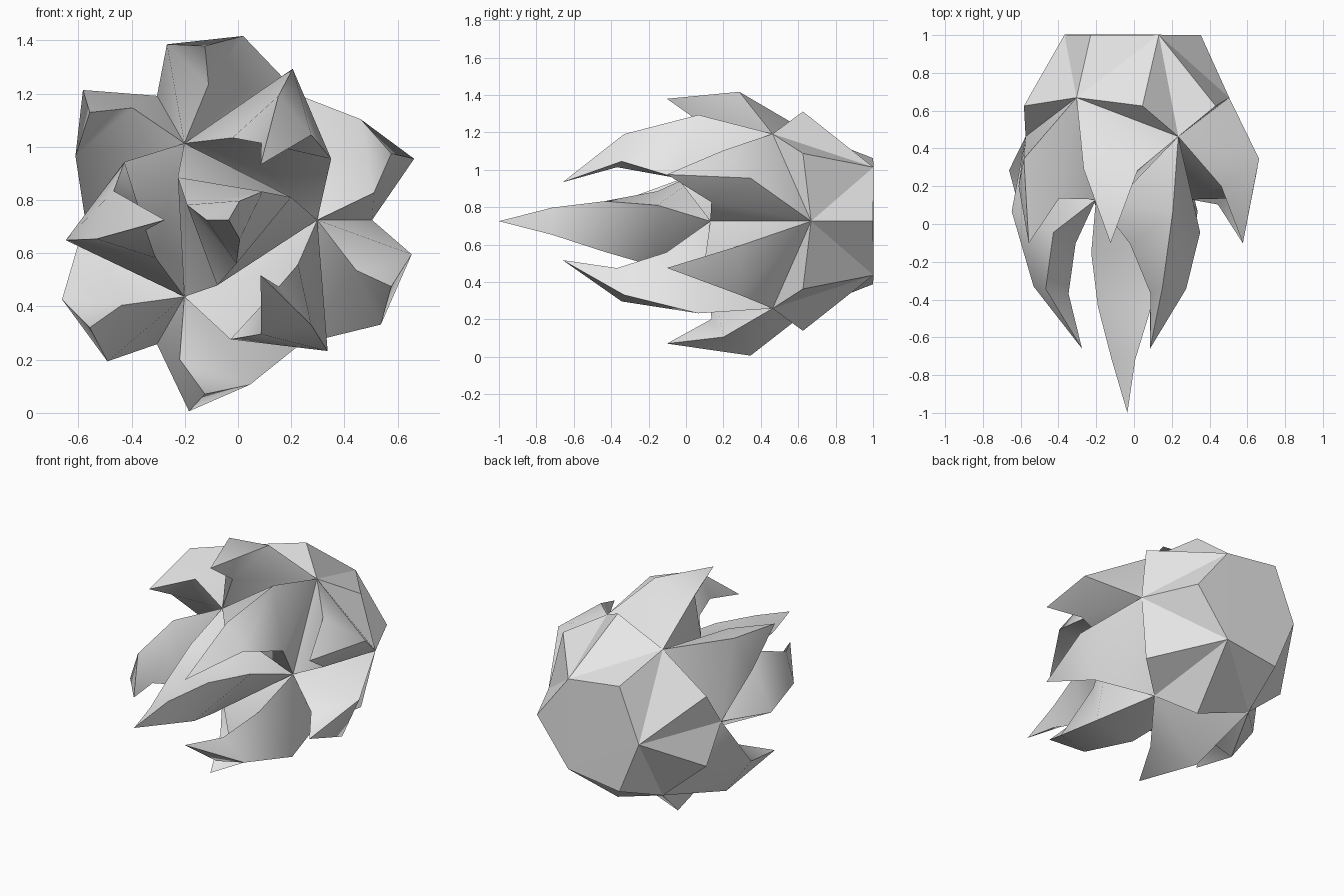
import bpy, bmesh
from math import radians, degrees, cos, sin
from mathutils import Vector, Matrix

cube = bpy.data.objects.get("Cube")
if cube:
    bpy.data.objects.remove(cube, do_unlink=True)

CENTRE = Vector((-0.035, 0.566, 0.725))
FRONT = Vector((0, -1, 0))
TWIST = radians(20)

# polar angle limit of a face, segments, spike height, bend towards the front
SPIKES = [(20, 4, 1.13, 0), (55, 3, 0.902, 45), (90, 2, 0.579, 45),
          (125, 1, 0.20, 45), (160, 1, 0.147, 0), (181, 0, 0, 0)]


def core_ball():
    """Twenty-sided ball with one face towards the front and one towards the back."""
    ball = bmesh.new()
    for radius, depth, start in [(0.333, -0.436, 0), (0.539, -0.103, 60),
                                 (0.539, 0.103, 0), (0.333, 0.436, 60)]:
        for turn in range(3):
            a = radians(start + 120 * turn)
            ball.verts.new((radius * cos(a), depth, radius * sin(a)))
    bmesh.ops.convex_hull(ball, input=ball.verts)
    ball.normal_update()
    return ball


def grow_spike(bm, corners, normal):
    """Grow a tapering, twisting, forward-curling spike from one triangle."""
    polar = degrees(normal.angle(FRONT))
    count, height, bend = next(s[1:] for s in SPIKES if polar < s[0])
    if count == 0:
        bm.faces.new(corners)
        return
    base = [v.co.copy() for v in corners]
    start = sum(base, Vector()) / 3
    axis = normal.cross(FRONT) if bend else Vector((1, 0, 0))
    ring, ridges = corners, []
    for k in range(1, count + 1):
        s = k / count
        curl = Matrix.Rotation(radians(bend * s), 3, axis)
        centre = start + curl @ normal * height * s
        if k == count:
            tip = bm.verts.new(centre)
            for i in range(3):
                bm.faces.new((ring[i], ring[(i + 1) % 3], tip))
            ridges += [(v, tip) for v in ring]
        else:
            turn = curl @ Matrix.Rotation(TWIST * k, 3, normal)
            upper = [bm.verts.new(centre + turn @ (p - start) * (1 - s)) for p in base]
            for i in range(3):
                j = (i + 1) % 3
                bm.faces.new((ring[i], ring[j], upper[i]))
                bm.faces.new((ring[j], upper[j], upper[i]))
            ridges += zip(ring, upper)
            ring = upper
    # Creases run along the ridges and around the foot, the sides stay smooth
    foot = [(corners[i], corners[i - 1]) for i in range(3)]
    for a, b in ridges + foot:
        bm.edges.get((a, b)).smooth = False


# Shell of spikes sharing the corners of the ball
ball = core_ball()
bm = bmesh.new()
shared = {v: bm.verts.new(v.co) for v in ball.verts}
for face in ball.faces:
    verts, normal = list(face.verts), face.normal.copy()
    if normal.dot(face.calc_center_median()) < 0:
        verts.reverse()
        normal.negate()
    grow_spike(bm, [shared[v] for v in verts], normal)
ball.free()
bmesh.ops.translate(bm, vec=CENTRE, verts=bm.verts)
for face in bm.faces:
    face.smooth = True
bm.normal_update()

mesh = bpy.data.meshes.new("curled_spikes")
bm.to_mesh(mesh)
bm.free()
spikes = bpy.data.objects.new("curled_spikes", mesh)
bpy.context.collection.objects.link(spikes)

# Plain grey
grey = bpy.data.materials.new("light_grey")
grey.use_nodes = True
colour = (0.8, 0.8, 0.8, 1)
grey.diffuse_color = colour
grey.node_tree.nodes["Principled BSDF"].inputs["Base Color"].default_value = colour
mesh.materials.append(grey)
